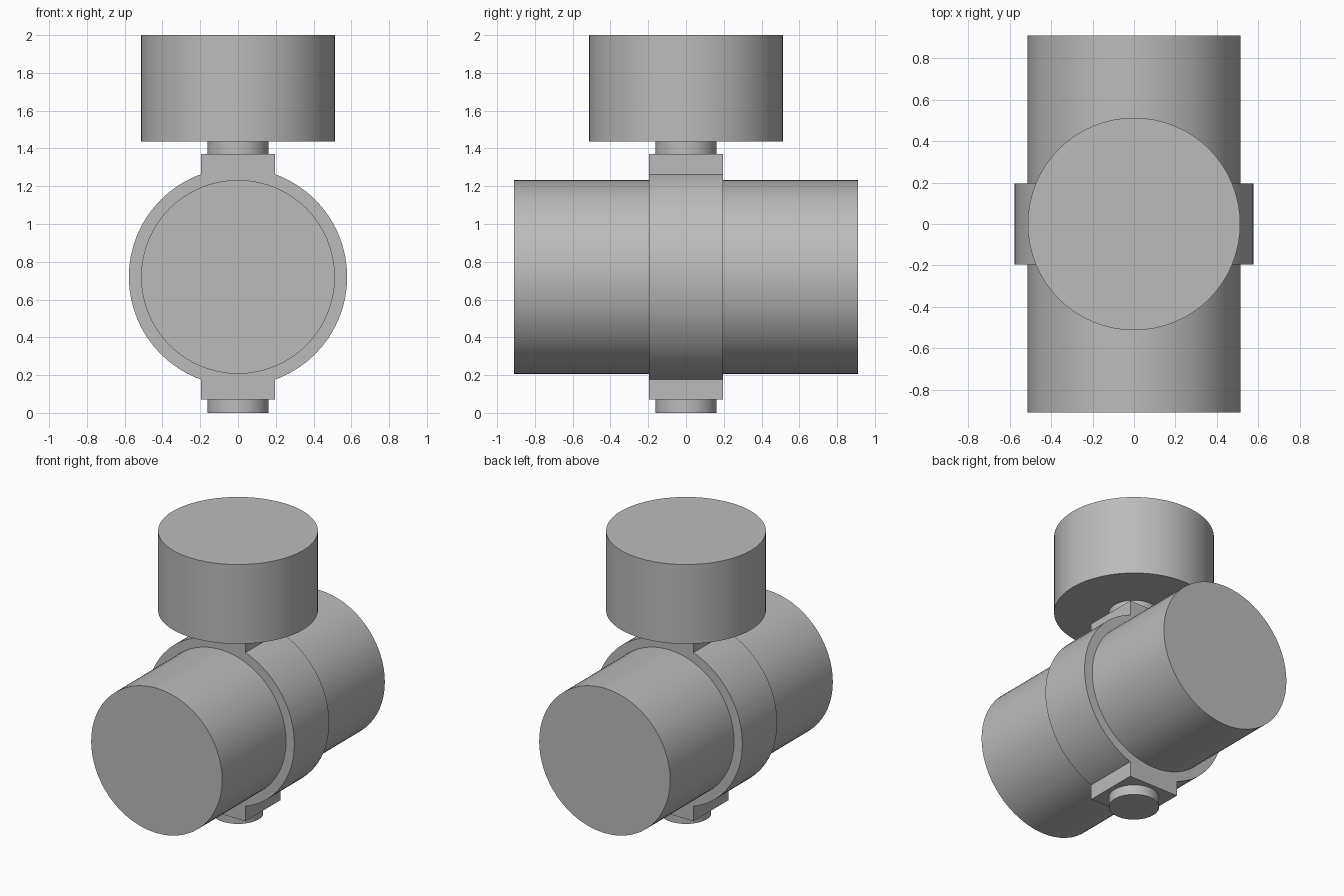
import bpy
from math import pi, radians

cube = bpy.data.objects.get("Cube")
if cube:
    bpy.data.objects.remove(cube, do_unlink=True)

# One plain grey for every part
grey = bpy.data.materials.new("plain grey")
grey.use_nodes = True
colour = (0.5, 0.5, 0.5, 1)
grey.diffuse_color = colour
grey.node_tree.nodes["Principled BSDF"].inputs["Base Color"].default_value = colour

AXIS_Z = 0.72  # height of the horizontal pipe's axis


def finish(name):
    obj = bpy.context.object
    obj.name = name
    obj.data.materials.append(grey)
    return obj


def cylinder(name, radius, length, z, lying=False):
    bpy.ops.mesh.primitive_cylinder_add(
        vertices=64, radius=radius, depth=length, location=(0, 0, z),
        rotation=(pi / 2 if lying else 0, 0, 0))
    bpy.ops.object.shade_smooth_by_angle(angle=radians(30))
    return finish(name)


def upright(name, radius, bottom, top):
    return cylinder(name, radius, top - bottom, (bottom + top) / 2)


def boss(name, bottom, top):
    bpy.ops.mesh.primitive_cube_add(size=1, location=(0, 0, (bottom + top) / 2))
    bpy.context.object.scale = (0.39, 0.39, top - bottom)
    return finish(name)


# Horizontal pipe and the collar round its middle
cylinder("pipe", 0.513, 1.82, AXIS_Z, lying=True)
cylinder("collar", 0.578, 0.39, AXIS_Z, lying=True)

# Square bosses above and below the collar
boss("upper_boss", 1.1, 1.37)
boss("lower_boss", 0.07, 0.34)

# Vertical stem ends and the round head
upright("upper_stem", 0.162, 1.3, 1.46)
upright("lower_stem", 0.162, 0, 0.2)
upright("head", 0.513, 1.438, 2)
